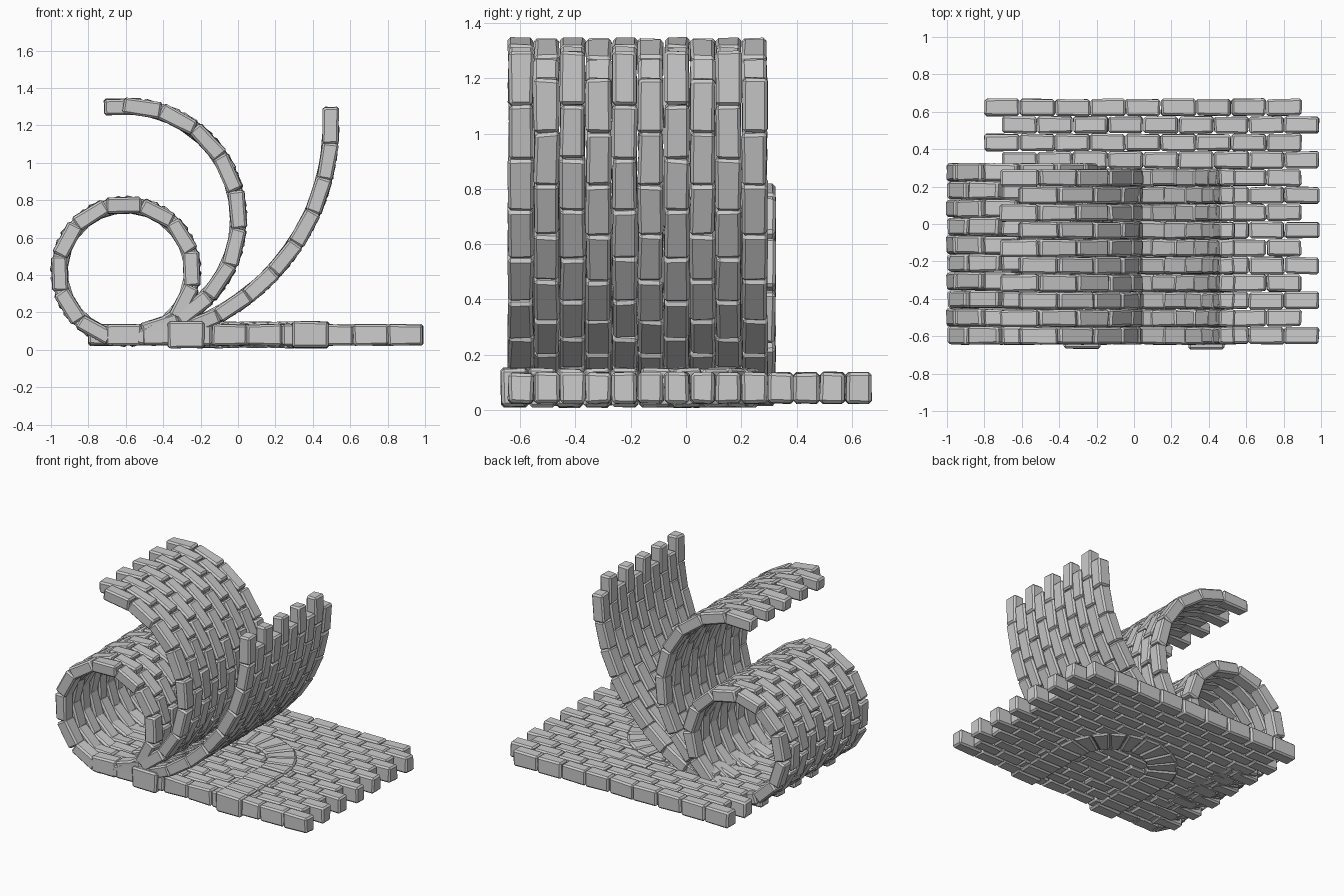
import bpy, bmesh, math, random
from mathutils import Matrix, Vector

if "Cube" in bpy.data.objects:
    bpy.data.objects.remove(bpy.data.objects["Cube"])

random.seed(4)
PITCH = 0.094          # row spacing
FRONT = -0.645         # front edge of all brick sheets

stone = bpy.data.materials.new("grey_stone")
stone.diffuse_color = (0.6, 0.6, 0.6, 1)
stone.use_nodes = True
stone.node_tree.nodes["Principled BSDF"].inputs["Base Color"].default_value = stone.diffuse_color


def brick(bm, mat, size, taper=1.0, bevel=0.011, jitter=0.004):
    """Add one chamfered brick; taper scales its -y end (for arch stones)."""
    part = bmesh.new()
    bmesh.ops.create_cube(part, size=1)
    for v in part.verts:
        if v.co.y < 0:
            v.co.x *= taper
        v.co = Vector([c * s for c, s in zip(v.co, size)])
        v.co += Vector([random.uniform(-jitter, jitter) for _ in range(3)])
    bmesh.ops.bevel(part, geom=part.edges[:], offset=bevel, segments=1,
                    affect='EDGES', profile=0.5)
    part.transform(mat)
    tmp = bpy.data.meshes.new("tmp")
    part.to_mesh(tmp)
    part.free()
    bm.from_mesh(tmp)
    bpy.data.meshes.remove(tmp)


def finish(bm, name):
    mesh = bpy.data.meshes.new(name)
    bm.to_mesh(mesh)
    bm.free()
    mesh.materials.append(stone)
    bpy.context.collection.objects.link(bpy.data.objects.new(name, mesh))


def curl(name, cx, cz, radius, start, step, count, thick, rows=10, pitch=PITCH):
    """Brick sheet bent round the y axis; start gives the first angle of even and odd rows."""
    bm = bmesh.new()
    length = 2 * radius * math.sin(math.radians(step / 2)) + 0.004
    for r in range(rows):
        for k in range(count):
            a = math.radians(start[r % 2] - step * k)
            pos = Vector((cx + radius * math.cos(a), FRONT + pitch * (r + 0.5),
                          cz + radius * math.sin(a)))
            mat = Matrix.Translation(pos) @ Matrix.Rotation(math.pi / 2 - a, 4, 'Y')
            brick(bm, mat, (length, pitch - 0.004, thick))
    finish(bm, name)


# Arch outline: half circle on two straight legs
AX, AY, R_IN, R_OUT, LEG_END = 0.055, -0.17, 0.235, 0.43, -0.67
R_MID = (R_IN + R_OUT) / 2

# Flat brick floor, running bond, leaving out bricks buried in the arch
bm = bmesh.new()
for r in range(14):
    y = FRONT + PITCH * (r + 0.5)
    x0 = -0.705 if r % 2 == 0 else -0.8
    for k in range(9):
        x = x0 + 0.1885 * (k + 0.5)
        d = math.hypot(x - AX, max(y - AY, 0))
        if abs(d - R_MID) < 0.03 and y < AY:
            continue
        brick(bm, Matrix.Translation((x, y, 0.08)), (0.185, 0.09, 0.11))
finish(bm, "floor_bricks")

# Raised arch set into the floor
bm = bmesh.new()
N = 11
for k in range(N):
    a = math.pi * (k + 0.5) / N
    pos = (AX + R_MID * math.cos(a), AY + R_MID * math.sin(a), 0.081)
    mat = Matrix.Translation(pos) @ Matrix.Rotation(a - math.pi / 2, 4, 'Z')
    brick(bm, mat, (2 * R_OUT * math.sin(math.pi / N / 2) - 0.003, R_OUT - R_IN, 0.14),
          taper=R_IN / R_OUT)
leg = (AY - LEG_END) / 5
for side in (-1, 1):
    for k in range(5):
        brick(bm, Matrix.Translation((AX + side * R_MID, LEG_END + leg * (k + 0.5), 0.081)),
              (R_OUT - R_IN, leg - 0.003, 0.14))
finish(bm, "arch_stones")

# Closed roll, tall curl and gentle ramp
curl("rolled_bricks", -0.6, 0.42, 0.352, (92, 107), 30, 12, 0.085, pitch=0.097)
curl("curled_bricks", -0.6, 0.7, 0.6, (81.6, 91.2), 19.2, 9, 0.085)
curl("ramp_bricks", -0.655, 1.2, 1.15, (0, -4.8), 9.5, 8, 0.085)
